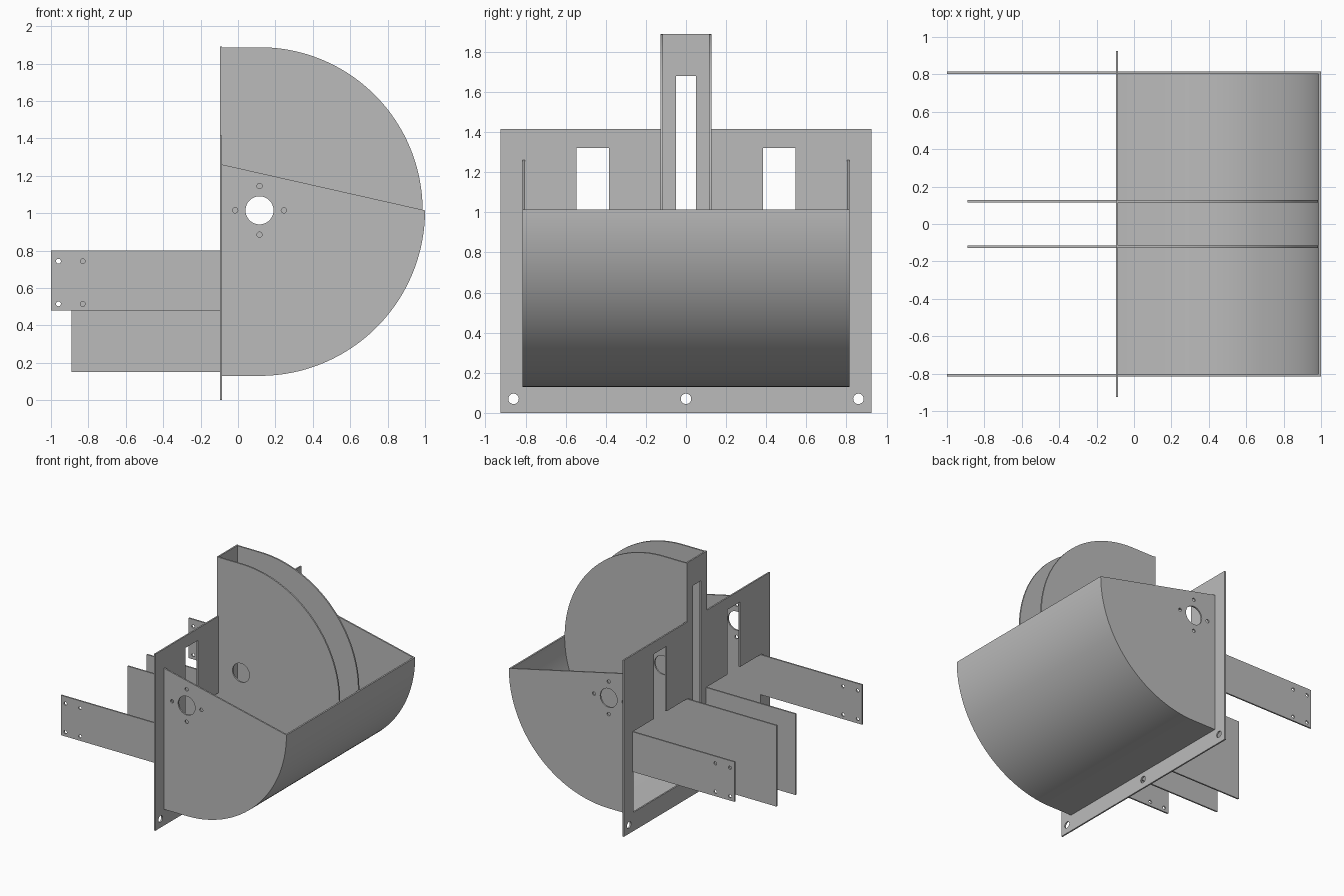
import bpy, bmesh
from math import sin, cos, pi
from mathutils import Matrix

old = bpy.data.objects.get("Cube")
if old:
    bpy.data.objects.remove(old, do_unlink=True)

grey = bpy.data.materials.new("sheet metal grey")
grey.use_nodes = True
COLOR = (0.5, 0.5, 0.5, 1)
grey.diffuse_color = COLOR
grey.node_tree.nodes["Principled BSDF"].inputs["Base Color"].default_value = COLOR

T = 0.012                       # sheet thickness
BACK, FACE = -0.097, -0.085     # two faces of the mounting plate
CX, CZ = 0.115, 1.015           # drum axis
R_OUT, R_IN = 0.885, 0.872
SIDE, INNER = 0.809, 0.121      # offsets of outer and inner walls

# Local outline axes to world: along y (XZ outlines) or along x (YZ outlines)
ALONG_Y = Matrix(((1, 0, 0, 0), (0, 0, -1, 0), (0, 1, 0, 0), (0, 0, 0, 1)))
ALONG_X = Matrix(((0, 0, 1, 0), (1, 0, 0, 0), (0, 1, 0, 0), (0, 0, 0, 1)))


def arc(x, z, r, start, end, n):
    return [(x + r * cos(start + (end - start) * i / n),
             z + r * sin(start + (end - start) * i / n)) for i in range(n + 1)]


def circle(x, z, r, n=32):
    return arc(x, z, r, 0, 2 * pi, n)[:-1]


def rect(x0, x1, z0, z1):
    return [(x0, z0), (x1, z0), (x1, z1), (x0, z1)]


def sheet(name, loops, axis, offset, thickness=T):
    """Cut a flat sheet from an outline and hole loops."""
    curve = bpy.data.curves.new(name, "CURVE")
    curve.dimensions = "2D"
    curve.fill_mode = "BOTH"
    curve.extrude = thickness / 2
    for pts in loops:
        sp = curve.splines.new("POLY")
        sp.points.add(len(pts) - 1)
        for p, (u, v) in zip(sp.points, pts):
            p.co = (u, v, 0, 1)
        sp.use_cyclic_u = True
    temp = bpy.data.objects.new(name + " outline", curve)
    bpy.context.collection.objects.link(temp)
    mesh = bpy.data.meshes.new_from_object(
        temp.evaluated_get(bpy.context.evaluated_depsgraph_get()))
    bpy.data.objects.remove(temp, do_unlink=True)
    shift = (0, offset, 0) if axis is ALONG_Y else (offset, 0, 0)
    mesh.transform(Matrix.Translation(shift) @ axis)
    bm = bmesh.new()
    bm.from_mesh(mesh)
    bmesh.ops.remove_doubles(bm, verts=bm.verts, dist=1e-5)
    bmesh.ops.recalc_face_normals(bm, faces=bm.faces)
    bm.to_mesh(mesh)
    bm.free()
    mesh.name = name
    mesh.materials.clear()
    mesh.materials.append(grey)
    ob = bpy.data.objects.new(name, mesh)
    bpy.context.collection.objects.link(ob)
    bpy.ops.object.select_all(action="DESELECT")
    ob.select_set(True)
    bpy.context.view_layer.objects.active = ob
    bpy.ops.object.shade_smooth_by_angle(angle=0.5)
    return ob


# Mounting plate with raised tower, stepped windows, slot and bolt holes
half, tower, top, peak = 0.925, 0.127, 1.415, 1.89
plate = [(-half, 0), (half, 0), (half, top), (tower, top), (tower, peak),
         (-tower, peak), (-tower, top), (-half, top)]
window = [(0.127, 0.15), (0.803, 0.15), (0.803, 0.8), (0.545, 0.8),
          (0.545, 1.32), (0.385, 1.32), (0.385, 0.8), (0.127, 0.8)]
cuts = [window, [(-y, z) for y, z in window], rect(-0.05, 0.05, 0.15, 1.68)]
cuts += [circle(y, 0.07, 0.026) for y in (-0.86, 0, 0.86)]
sheet("mounting_plate", [plate] + cuts, ALONG_X, (BACK + FACE) / 2)

# Curved trough skin
skin = ([(FACE, CZ - R_OUT)] + arc(CX, CZ, R_OUT, -pi / 2, 0, 48)
        + arc(CX, CZ, R_IN, 0, -pi / 2, 48) + [(FACE, CZ - R_IN)])
sheet("trough_skin", [skin], ALONG_Y, 0, 2 * SIDE - T)

# Outlines shared by the mirrored walls and arms
axle = circle(CX, CZ, 0.075, 48)
bolts = [circle(CX + dx, CZ + dz, 0.014, 20)
         for dx, dz in ((0.13, 0), (-0.13, 0), (0, 0.13), (0, -0.13))]
side_wall = ([(FACE, CZ - R_OUT)] + arc(CX, CZ, R_OUT, -pi / 2, 0, 48)
             + [(FACE, 1.26)])
disc = ([(FACE, CZ - R_IN)] + arc(CX, CZ, R_IN, -pi / 2, pi / 2, 96)
        + [(FACE, CZ + R_IN)])
arm_holes = [circle(x, z, 0.013, 20) for x in (-0.96, -0.83) for z in (0.515, 0.743)]

for side, s in (("left", 1), ("right", -1)):
    sheet(side + "_side_wall", [side_wall, axle] + bolts, ALONG_Y, s * SIDE)
    sheet(side + "_inner_disc", [disc, axle], ALONG_Y, s * INNER)
    sheet(side + "_arm", [rect(-1, BACK, 0.48, 0.8)] + arm_holes, ALONG_Y, s * SIDE)
    sheet(side + "_inner_fin", [rect(-0.89, BACK, 0.15, 0.8)], ALONG_Y, s * INNER)
